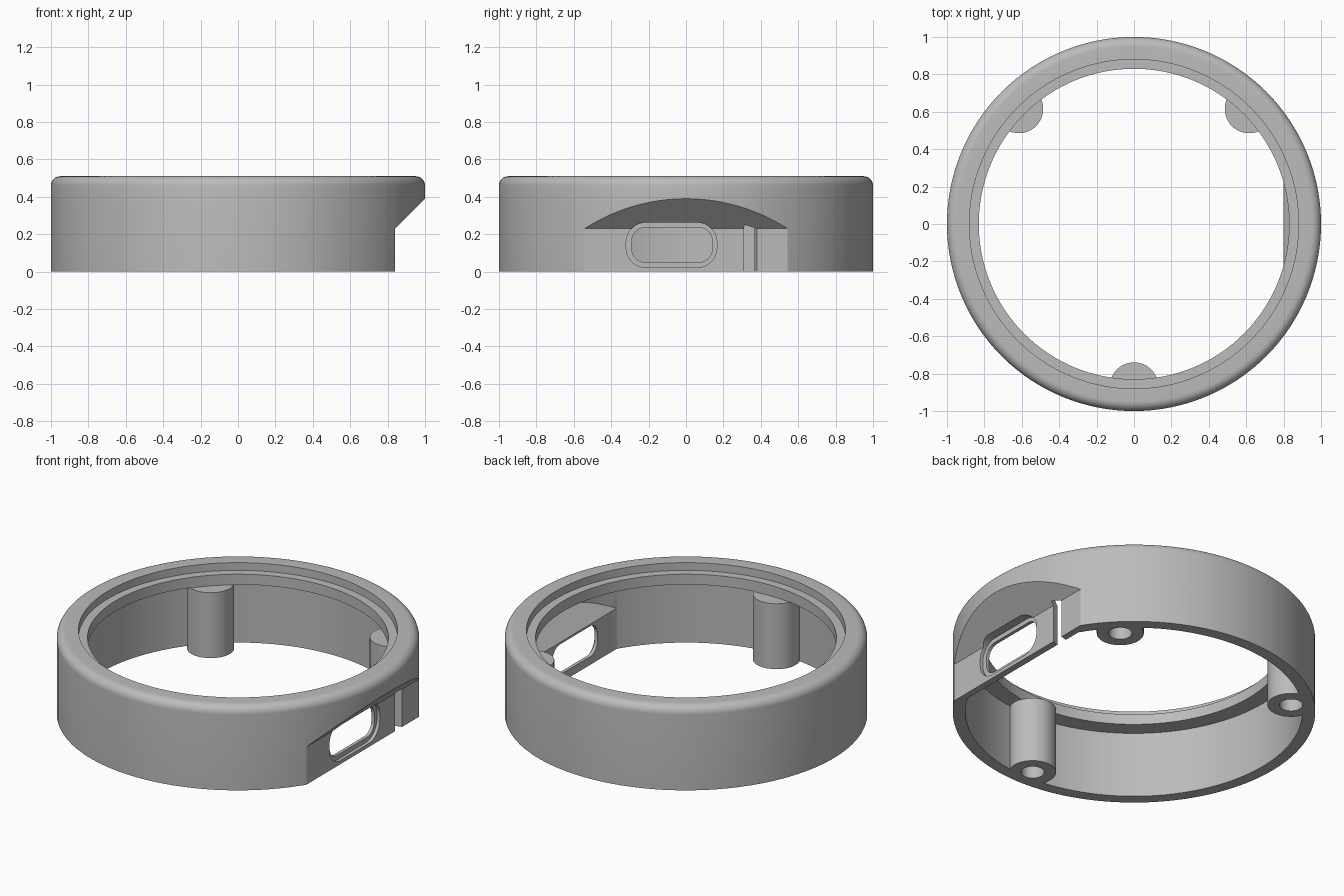
import bpy, bmesh
from math import sin, cos, pi, radians
from mathutils import Vector

cube = bpy.data.objects.get("Cube")
if cube:
    bpy.data.objects.remove(cube, do_unlink=True)

grey = bpy.data.materials.new("plain grey")
grey.use_nodes = True
grey.diffuse_color = (0.5, 0.5, 0.5, 1)
for node in grey.node_tree.nodes:
    if node.type == "BSDF_PRINCIPLED":
        node.inputs["Base Color"].default_value = (0.5, 0.5, 0.5, 1)


def finish(name, bm):
    bmesh.ops.recalc_face_normals(bm, faces=bm.faces[:])
    mesh = bpy.data.meshes.new(name)
    bm.to_mesh(mesh)
    bm.free()
    mesh.materials.append(grey)
    obj = bpy.data.objects.new(name, mesh)
    bpy.context.collection.objects.link(obj)
    return obj


def lathe(name, profile, sides, centre=(0, 0)):
    """Solid turned from (radius, height) points, capped at both ends."""
    bm = bmesh.new()
    turns = [2 * pi * i / sides for i in range(sides)]
    rings = [[bm.verts.new((centre[0] + r * cos(a), centre[1] + r * sin(a), z)) for a in turns]
             for r, z in profile]
    for low, high in zip(rings, rings[1:]):
        for i in range(sides):
            j = (i + 1) % sides
            bm.faces.new((low[i], low[j], high[j], high[i]))
    bm.faces.new(rings[0])
    bm.faces.new(rings[-1])
    return finish(name, bm)


def prism(name, points, direction):
    """Flat outline swept along a direction."""
    bm = bmesh.new()
    face = bm.faces.new([bm.verts.new(p) for p in points])
    swept = bmesh.ops.extrude_face_region(bm, geom=[face], use_keep_orig=True)
    moved = [g for g in swept["geom"] if isinstance(g, bmesh.types.BMVert)]
    bmesh.ops.translate(bm, verts=moved, vec=direction)
    return finish(name, bm)


def subtract(target, cutter):
    mod = target.modifiers.new("cut", "BOOLEAN")
    mod.operation = "DIFFERENCE"
    mod.solver = "EXACT"
    mod.object = cutter
    bpy.context.view_layer.objects.active = target
    bpy.ops.object.modifier_apply(modifier=mod.name)
    bpy.data.objects.remove(cutter, do_unlink=True)


def wedge(name, x, z):
    """Block outside a flat wall that leans out at 45 degrees above z."""
    outline = [(x, -2, -0.2), (x + 0.5, -2, -0.2), (x + 0.5, -2, z + 0.5), (x, -2, z)]
    return prism(name, outline, (0, 4, 0))


def rounded_slot(name, y0, y1, z0, z1, radius, x):
    corners = [(y1 - radius, z1 - radius, 0), (y0 + radius, z1 - radius, 90),
               (y0 + radius, z0 + radius, 180), (y1 - radius, z0 + radius, 270)]
    points = []
    for y, z, start in corners:
        for step in range(9):
            a = radians(start + step * 90 / 8)
            points.append((x, y + radius * cos(a), z + radius * sin(a)))
    return prism(name, points, (0.5, 0, 0))


SIDES = 128
TOP, FILLET, LEDGE, CEILING = 0.51, 0.05, 0.463, 0.40
BOSS_DISTANCE, BOSS_RADIUS = 0.87, 0.13
boss_centres = [(BOSS_DISTANCE * cos(radians(a)), BOSS_DISTANCE * sin(radians(a)))
                for a in (45, 135, 270)]

# Outer body with rounded top rim and a stepped ledge
rim = [(1 - FILLET + FILLET * cos(a), TOP - FILLET + FILLET * sin(a))
       for a in [i * pi / 16 for i in range(9)]]
housing = lathe("ring_housing", [(1, 0)] + rim + [(0.88, TOP), (0.88, LEDGE)], SIDES)

# Flat port face with sloping relief
subtract(housing, wedge("port_relief", 0.84, 0.23))

# Inner cavity, leaving the port wall and the screw bosses standing
cavity = lathe("cavity", [(0.93, -0.1), (0.93, CEILING)], SIDES)
subtract(cavity, wedge("port_wall", 0.80, 0.247))
for c in boss_centres:
    subtract(cavity, lathe("boss", [(BOSS_RADIUS, -0.2), (BOSS_RADIUS, 0.5)], 48, c))
subtract(housing, cavity)

# Opening inside the top lip
subtract(housing, lathe("bore", [(0.83, CEILING - 0.002), (0.83, 0.7)], SIDES))

# Blind screw holes
for c in boss_centres:
    subtract(housing, lathe("screw_hole", [(0.064, -0.1), (0.064, 0.3)], 32, c))

# Port recess and through opening
subtract(housing, rounded_slot("port_recess", -0.32, 0.165, 0.022, 0.262, 0.105, 0.82))
subtract(housing, rounded_slot("port_opening", -0.29, 0.14, 0.05, 0.235, 0.07, 0.70))

# Narrow notch beside the port
outward = Vector((cos(radians(17)), sin(radians(17)), 0))
across = Vector((-outward.y, outward.x, 0)) * 0.034
end = Vector((0.85, 0.347, -0.1))
inner = end - outward * 0.2
subtract(housing, prism("notch", [end - across, end + across, inner + across, inner - across],
                        (0, 0, 0.37)))

# Smooth curves, crisp edges
bpy.ops.object.select_all(action="DESELECT")
housing.select_set(True)
bpy.context.view_layer.objects.active = housing
bpy.ops.object.shade_smooth_by_angle(angle=radians(30))
